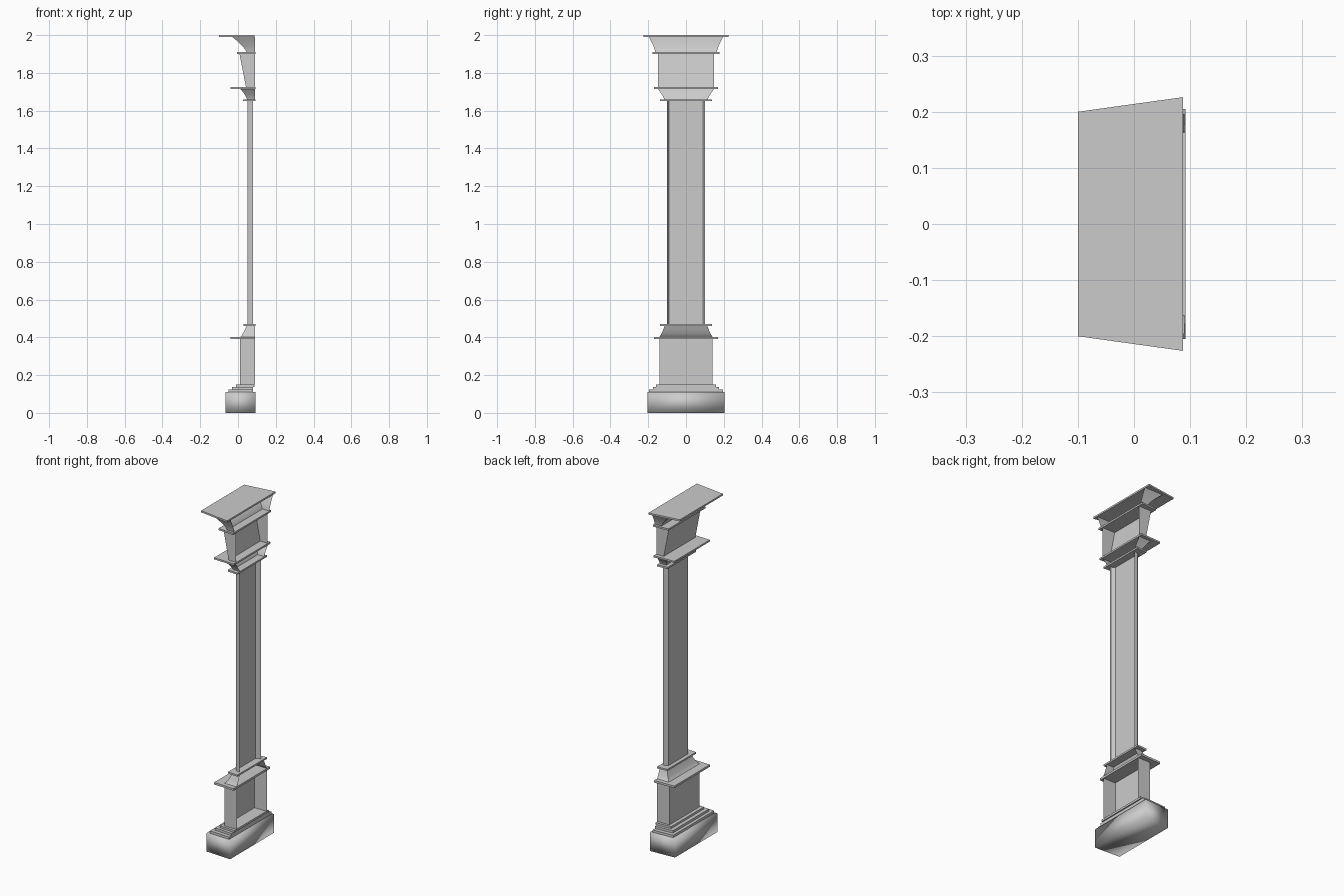
import bpy
import bmesh

if "Cube" in bpy.data.objects:
    bpy.data.objects.remove(bpy.data.objects["Cube"])

BACK = 0.09


def finish(name, bm, full_smooth=False):
    bmesh.ops.recalc_face_normals(bm, faces=bm.faces)
    me = bpy.data.meshes.new(name)
    bm.to_mesh(me)
    bm.free()
    ob = bpy.data.objects.new(name, me)
    bpy.context.collection.objects.link(ob)
    bpy.ops.object.select_all(action='DESELECT')
    ob.select_set(True)
    bpy.context.view_layer.objects.active = ob
    if full_smooth:
        bpy.ops.object.shade_smooth()
    else:
        bpy.ops.object.shade_smooth_by_angle()
    return ob


def slab(name, front, back, half_front, half_back, z0, z1, smooth=False):
    """Closed plate, slightly narrower at its front (-x) edge."""
    outline = [(back, -half_back), (front, -half_front),
               (front, half_front), (back, half_back)]
    bm = bmesh.new()
    rings = [[bm.verts.new((x, y, z)) for x, y in outline] for z in (z0, z1)]
    bm.faces.new(rings[0])
    bm.faces.new(rings[1])
    for i in range(4):
        j = (i + 1) % 4
        bm.faces.new((rings[0][i], rings[0][j], rings[1][j], rings[1][i]))
    return finish(name, bm, smooth)


def shell(name, rows, back=BACK, chamfer=0.0):
    """Open-backed wall swept up through rows of (z, front x, half width)."""
    bm = bmesh.new()
    rings = []
    for z, front, half in rows:
        side = [(back, half), (front + chamfer * 1.5, half), (front, half - chamfer)]
        if not chamfer:
            side.pop(1)
        pts = [(x, -y) for x, y in side] + side[::-1]
        rings.append([bm.verts.new((x, y, z)) for x, y in pts])
    for a, b in zip(rings, rings[1:]):
        for i in range(len(a) - 1):
            bm.faces.new((a[i], a[i + 1], b[i + 1], b[i]))
    ob = finish(name, bm)
    # recalculated normals of an open wall may face inward: turn the front to -x
    front_face = min(ob.data.polygons, key=lambda p: p.center.x)
    if front_face.normal.x > 0:
        ob.data.flip_normals()
    return ob


def cove(z0, z1, front0, front1, half0, half1, power, steps=7):
    """Rows for a curved moulding."""
    rows = []
    for i in range(steps + 1):
        t = i / steps
        f = t ** power
        rows.append((z0 + (z1 - z0) * t, front0 + (front1 - front0) * f,
                     half0 + (half1 - half0) * f))
    return rows


# plinth and its steps
slab("plinth_block", -0.066, 0.092, 0.197, 0.205, 0.0, 0.11, True)
slab("plinth_step_lower", -0.05, 0.08, 0.19, 0.197, 0.11, 0.124)
slab("plinth_step_middle", -0.032, 0.08, 0.168, 0.175, 0.124, 0.138)
slab("plinth_step_upper", -0.01, 0.087, 0.152, 0.158, 0.138, 0.15)

# pedestal
shell("pedestal_panel", [(0.15, 0.01, 0.14), (0.39, 0.01, 0.14)])
slab("pedestal_cap", -0.04, 0.09, 0.165, 0.17, 0.39, 0.402)
shell("pedestal_cove", cove(0.402, 0.46, 0.012, 0.045, 0.142, 0.113, 0.75))
slab("shaft_base_fillet", 0.028, 0.092, 0.133, 0.137, 0.46, 0.47)

# shaft
shell("shaft", [(0.47, 0.05, 0.1), (1.65, 0.05, 0.1)], 0.08, 0.01)

# capital
slab("shaft_top_fillet", 0.027, 0.092, 0.133, 0.137, 1.65, 1.66)
shell("neck_cove", cove(1.66, 1.716, 0.048, 0.012, 0.115, 0.15, 1.3))
slab("neck_cap", -0.04, 0.092, 0.165, 0.17, 1.716, 1.726)
shell("frieze_panel", [(1.726, 0.042, 0.147), (1.90, 0.008, 0.147)])
slab("frieze_cap", -0.006, 0.092, 0.172, 0.178, 1.90, 1.91)
shell("crown_cove", cove(1.91, 1.99, 0.045, -0.03, 0.163, 0.196, 1.35))
slab("top_slab", -0.1, 0.087, 0.2, 0.226, 1.99, 2.0)
